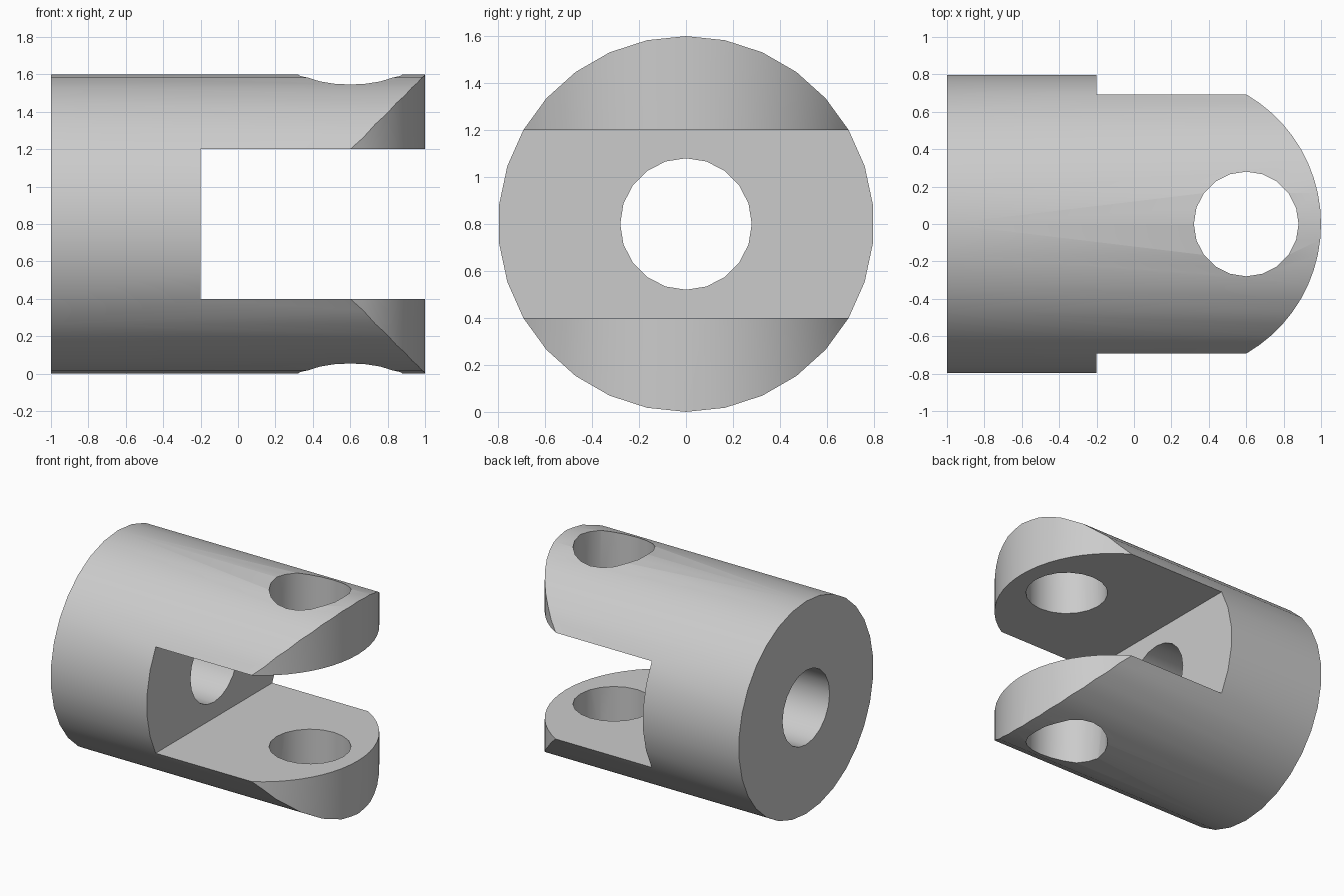
import bpy
import bmesh
from math import sin, cos, radians, tau
from mathutils import Vector

cube = bpy.data.objects.get("Cube")
if cube:
    bpy.data.objects.remove(cube, do_unlink=True)

R, HOLE, MID = 0.8, 0.28, 0.8      # body radius, bore radius, axis height

steel = bpy.data.materials.new("plain_grey")
steel.use_nodes = True
grey = (0.6, 0.6, 0.6, 1)
steel.diffuse_color = grey
steel.node_tree.nodes["Principled BSDF"].inputs["Base Color"].default_value = grey


def circle(u, v, r, n):
    return [(u + r * sin(tau * i / n), v + r * cos(tau * i / n)) for i in range(n)]


def prism(name, points, lo, hi, axis):
    """Extrude a closed profile along x (profile in y, z) or z (profile in x, y)."""
    bm = bmesh.new()
    place = (lambda u, v: (lo, u, v)) if axis == "x" else (lambda u, v: (u, v, lo))
    face = bm.faces.new([bm.verts.new(place(u, v)) for u, v in points])
    step = Vector((hi - lo, 0, 0)) if axis == "x" else Vector((0, 0, hi - lo))
    new = bmesh.ops.extrude_face_region(bm, geom=[face])["geom"]
    bmesh.ops.translate(bm, vec=step, verts=[g for g in new if isinstance(g, bmesh.types.BMVert)])
    bmesh.ops.recalc_face_normals(bm, faces=bm.faces)
    mesh = bpy.data.meshes.new(name)
    bm.to_mesh(mesh)
    bm.free()
    mesh.materials.append(steel)
    obj = bpy.data.objects.new(name, mesh)
    bpy.context.collection.objects.link(obj)
    return obj


# Round body lying along x
body = prism("clevis_body", circle(0, MID, R, 30), -1, 1, "x")

# Outline that rounds the fork ends when seen from above
arc = [(0.2 + R * cos(radians(a)), R * sin(radians(a))) for a in range(-66, 67, 6)]
outline = [(-1.2, -1), (0.4, -1)] + arc + [(0.4, 1), (-1.2, 1)]

# Cutters: end rounding, fork slot, shaft bore, pin hole
slot = [(-1, 0.4), (1, 0.4), (1, 1.2), (-1, 1.2)]
cuts = [
    (prism("end_rounding", outline, -0.2, 1.8, "z"), "INTERSECT"),
    (prism("fork_slot", slot, -0.2, 1.2, "x"), "DIFFERENCE"),
    (prism("shaft_bore", circle(0, MID, HOLE, 20), -1.2, 0.2, "x"), "DIFFERENCE"),
    (prism("pin_hole", circle(0.6, 0, HOLE, 20), -0.2, 1.8, "z"), "DIFFERENCE"),
]
bpy.ops.object.select_all(action="DESELECT")
bpy.context.view_layer.objects.active = body
body.select_set(True)
for cutter, operation in cuts:
    mod = body.modifiers.new(cutter.name, "BOOLEAN")
    mod.object, mod.operation, mod.solver = cutter, operation, "EXACT"
    bpy.ops.object.modifier_apply(modifier=mod.name)
    bpy.data.objects.remove(cutter, do_unlink=True)

# Smooth curved walls, crisp machined edges
bpy.ops.object.shade_smooth_by_angle(angle=radians(30))
